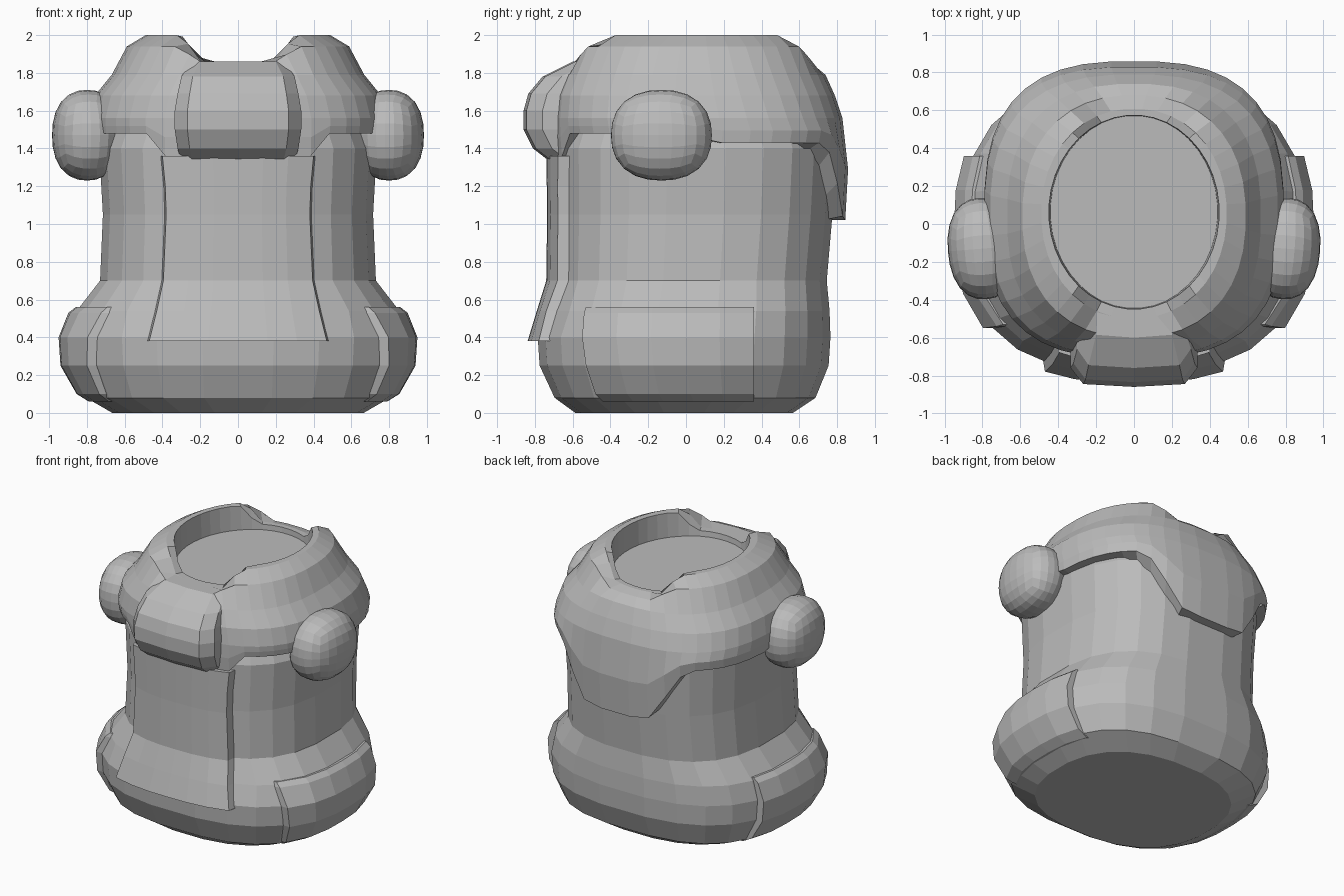
import bpy, bmesh, math
from mathutils import Matrix, Vector

if "Cube" in bpy.data.objects:
    bpy.data.objects.remove(bpy.data.objects["Cube"])

grey = bpy.data.materials.new("plain grey")
grey.diffuse_color = (0.5, 0.5, 0.5, 1)
grey.use_nodes = True
grey.node_tree.nodes["Principled BSDF"].inputs["Base Color"].default_value = grey.diffuse_color


def finish(name, bm):
    bmesh.ops.recalc_face_normals(bm, faces=bm.faces)
    me = bpy.data.meshes.new(name)
    bm.to_mesh(me)
    bm.free()
    me.materials.append(grey)
    ob = bpy.data.objects.new(name, me)
    bpy.context.collection.objects.link(ob)
    return ob


def smooth(t):
    t = max(0, min(1, t))
    return t * t * (3 - 2 * t)


def section(a, yf, yb, n, segs):
    """Rounded oval outline: half width a, front yf, back yb, squareness n."""
    pts = []
    for k in range(segs):
        t = 2 * math.pi * (k + 0.5) / segs
        c, s = math.cos(t), math.sin(t)
        x = math.copysign(abs(c) ** (2 / n), c) * a
        y = math.copysign(abs(s) ** (2 / n), s) * (yb - yf) / 2 + (yb + yf) / 2
        pts.append((x, y))
    return pts


def loft(name, rings, caps):
    bm = bmesh.new()
    vs = [[bm.verts.new(p) for p in r] for r in rings]
    m = len(vs[0])
    pairs = list(zip(vs, vs[1:])) + ([] if caps else [(vs[-1], vs[0])])
    for lo, hi in pairs:
        for k in range(m):
            bm.faces.new((lo[k], lo[(k + 1) % m], hi[(k + 1) % m], hi[k]))
    if caps:
        bm.faces.new(vs[0])
        bm.faces.new(vs[-1])
    return finish(name, bm)


def plate(name, outer, inner):
    """Closed plate between two equal grids of points; each row becomes one loop."""
    return loft(name, [o + i[::-1] for o, i in zip(outer, inner)], True)


# Body: z, half width, front y, back y, squareness
BODY = [(0, .67, -.59, .57, 2.4), (.08, .81, -.70, .69, 2.7), (.25, .89, -.78, .76, 2.6),
        (.40, .90, -.79, .77, 2.6), (.54, .86, -.74, .765, 2.6), (.70, .735, -.69, .75, 2.6),
        (1.05, .72, -.685, .78, 2.6), (1.40, .74, -.69, .80, 2.6), (1.62, .66, -.62, .74, 2.4),
        (1.82, .46, -.46, .59, 2.0)]
loft("body", [[(x, y, z) for x, y in section(a, f, b, n, 24)] for z, a, f, b, n in BODY], True)


def body_at(z):
    for p, q in zip(BODY, BODY[1:]):
        if z <= q[0]:
            t = (z - p[0]) / (q[0] - p[0])
            return [u + (v - u) * t for u, v in zip(p, q)][1:]


def front_y(x, z):
    a, f, b, n = body_at(z)
    return (f + b) / 2 - (b - f) / 2 * (1 - min(1, abs(x / a)) ** n) ** (1 / n)


def side_x(y, z):
    a, f, b, n = body_at(z)
    return a * (1 - min(1, abs((y - (f + b) / 2) / ((b - f) / 2))) ** n) ** (1 / n)


# Front panel
out, inn = [], []
for z, w in [(.38, .47), (.54, .43), (.70, .395), (1.05, .38), (1.20, .385), (1.36, .40)]:
    xs = [w * k / 3 for k in range(-3, 4)]
    out.append([(x, front_y(x, z) - .05, z) for x in xs])
    inn.append([(x * 1.04, front_y(x, z) + .06, z) for x in xs])
plate("front_panel", out, inn)

# Hip plates, flush with the body at top and bottom
for s, side in ((1, "right"), (-1, "left")):
    out, inn = [], []
    for z, y0, off in ((.06, -.44, .015), (.10, -.48, .035), (.25, -.53, .05),
                       (.40, -.55, .05), (.53, -.54, .035), (.56, -.53, .015)):
        ys = [y0 + (.36 - y0) * k / 5 for k in range(6)]
        out.append([(s * (side_x(y, z) + off), y, z) for y in ys])
        inn.append([(s * (side_x(y, z) - .08), y, z) for y in ys])
    plate("hip_plate_" + side, out, inn)


# Collar with a dipped rim and a hanging back flap
def hem(x, y):
    if y > 0:
        return 1.43 - .41 * smooth((.56 - abs(x)) / .34)
    return 1.36 if abs(x) < .40 else 1.48


def dip(x, z, depth):
    return z - depth * (1 - smooth((abs(x) - .19) / .12))


COLLAR = [(.44, -.44, .57, 1.77, 2, 0), (.45, -.45, .575, 2.0, 2, .14), (.49, -.50, .61, 2.0, 2.1, .14),
          (.59, -.60, .68, 1.94, 2.3, .10), (.67, -.66, .74, 1.79, 2.5, 0), (.76, -.70, .79, 1.68, 2.6, 0),
          (.79, -.71, .83, 1.56, 2.7, 0)]
rings = [[(x, y, dip(x, z, d)) for x, y in section(a, f, b, n, 40)] for a, f, b, z, n, d in COLLAR]
for a, f, b, n, t in [(.79, -.71, .86, 2.7, .5), (.785, -.70, .845, 2.7, 1), (.66, -.62, .74, 2.7, 1)]:
    rings.append([(x, y, 1.56 + (hem(x, y) - 1.56) * t) for x, y in section(a, f, b, n, 40)])
loft("collar", rings, False)

# Front clasp of the collar
out, inn = [], []
for z, y, w in [(1.33, -.72, .30), (1.40, -.81, .32), (1.50, -.86, .335), (1.60, -.86, .335),
                (1.69, -.835, .32), (1.78, -.76, .30), (1.86, -.60, .25)]:
    cols = [(-1, .10), (-.8, .015), (0, 0), (.8, .015), (1, .10)]
    out.append([(w * k, y + d, z) for k, d in cols])
    inn.append([(w * k, -.46, z) for k, d in cols])
plate("collar_clasp", out, inn)

# Rounded shoulder knobs
for s, side in ((1, "right"), (-1, "left")):
    bm = bmesh.new()
    bmesh.ops.create_cube(bm, size=2)
    bmesh.ops.subdivide_edges(bm, edges=bm.edges, cuts=5, use_grid_fill=True)
    for v in bm.verts:
        p = Vector([math.tan(c * math.pi / 4) for c in v.co])
        v.co = p / sum(abs(c) ** 2.3 for c in p) ** (1 / 2.3)
    bm.transform(Matrix.Translation((s * .80, -.13, 1.47)) @ Matrix.Rotation(s * -.08, 4, 'Z')
                 @ Matrix.Diagonal((.183, .268, .24, 1)))
    finish("shoulder_knob_" + side, bm)
